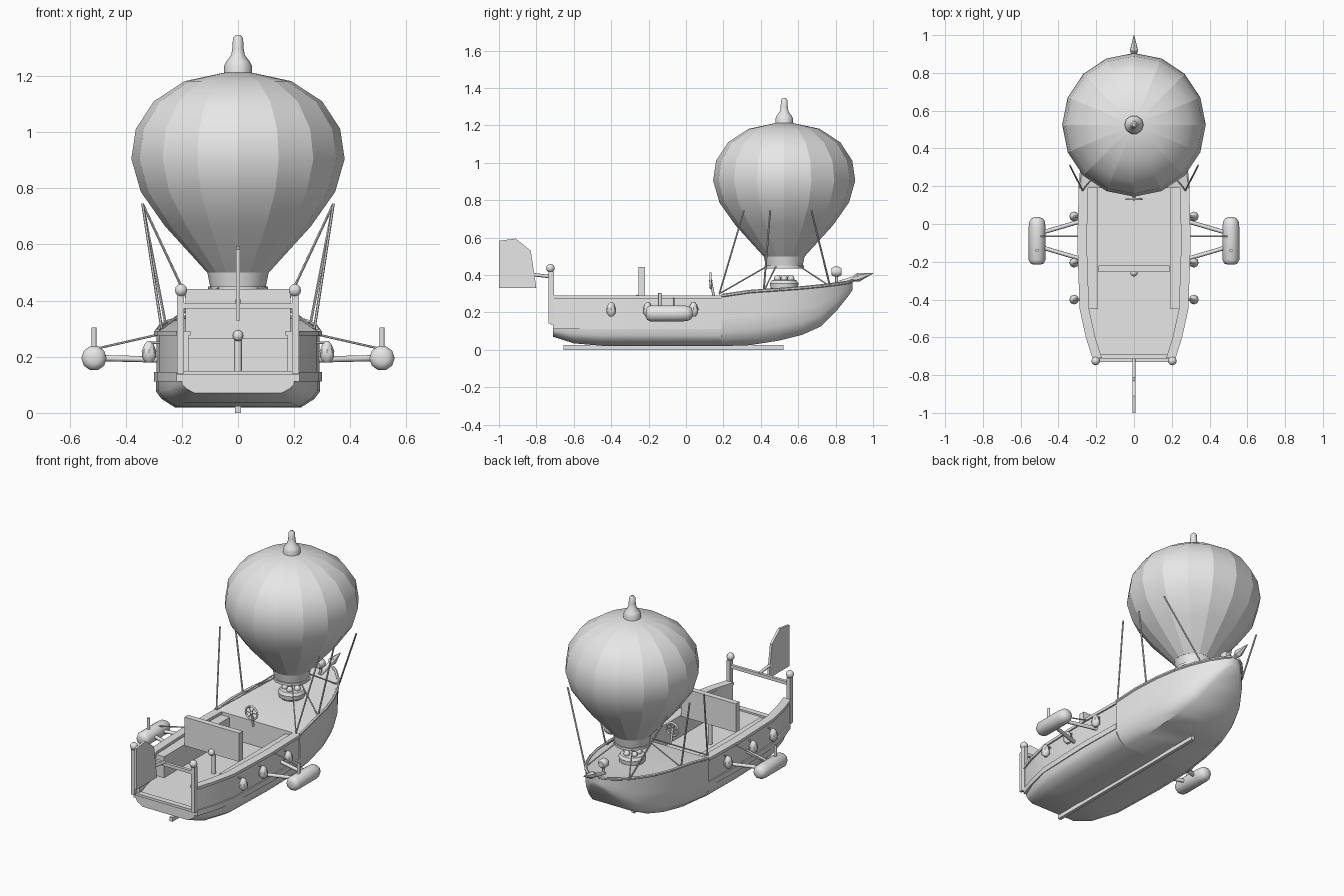
import bpy, bmesh, math
from mathutils import Vector, Matrix

if "Cube" in bpy.data.objects:
    bpy.data.objects.remove(bpy.data.objects["Cube"])

grey = bpy.data.materials.new("plain_grey")
grey.diffuse_color = (0.8, 0.8, 0.8, 1)
grey.use_nodes = True
grey.node_tree.nodes["Principled BSDF"].inputs["Base Color"].default_value = grey.diffuse_color


def finish(name, bm, angle=35, sharp_meridians=False):
    """Write the mesh out, smooth except across sharp edges."""
    bmesh.ops.recalc_face_normals(bm, faces=bm.faces)
    for f in bm.faces:
        f.smooth = True
    for e in bm.edges:
        e.smooth = e.calc_face_angle(0) < math.radians(angle)
        if sharp_meridians and abs(e.verts[0].co.z - e.verts[1].co.z) > 1e-4:
            e.smooth = False
    me = bpy.data.meshes.new(name)
    bm.to_mesh(me)
    bm.free()
    me.materials.append(grey)
    ob = bpy.data.objects.new(name, me)
    bpy.context.collection.objects.link(ob)
    return ob


def box(name, x0, x1, y0, y1, z0, z1):
    bm = bmesh.new()
    bmesh.ops.create_cube(bm, size=1)
    for v in bm.verts:
        v.co = Vector((x0 + (v.co.x + .5) * (x1 - x0), y0 + (v.co.y + .5) * (y1 - y0),
                       z0 + (v.co.z + .5) * (z1 - z0)))
    return finish(name, bm)


def rod(name, a, b, r, r2=None, sides=8):
    a, b = Vector(a), Vector(b)
    bm = bmesh.new()
    m = Matrix.Translation((a + b) / 2) @ (b - a).to_track_quat('Z', 'Y').to_matrix().to_4x4()
    bmesh.ops.create_cone(bm, cap_ends=True, segments=sides, radius1=r,
                          radius2=r if r2 is None else r2, depth=(b - a).length, matrix=m)
    return finish(name, bm, 50)


def ball(name, c, r, sides=10):
    bm = bmesh.new()
    bmesh.ops.create_uvsphere(bm, u_segments=sides, v_segments=6, radius=r,
                              matrix=Matrix.Translation(c))
    return finish(name, bm, 60)


def loft(name, rings, angle=35, meridians=False):
    """Skin closed rings of points and cap both ends."""
    bm = bmesh.new()
    rows = [[bm.verts.new(p) for p in ring] for ring in rings]
    n = len(rows[0])
    for a, b in zip(rows, rows[1:]):
        for i in range(n):
            bm.faces.new((a[i], a[(i + 1) % n], b[(i + 1) % n], b[i]))
    bm.faces.new(rows[0])
    bm.faces.new(rows[-1])
    return finish(name, bm, angle, meridians)


def lathe(name, c, profile, sides=16, axis='Z', angle=35, meridians=False):
    """Turn (radius, offset) points about an axis through c."""
    rings = []
    for r, h in profile:
        ring = []
        for i in range(sides):
            a = 2 * math.pi * i / sides
            u, v = r * math.cos(a), r * math.sin(a)
            p = (u, v, h) if axis == 'Z' else (u, h, v)
            ring.append(Vector(c) + Vector(p))
        rings.append(ring)
    return loft(name, rings, angle, meridians)


def hull(name, stations, section):
    """Stations are (y, half width, top, bottom); section is the right half."""
    rings = []
    for y, w, top, bot in stations:
        half = [(fx * w, y, bot + fz * (top - bot)) for fx, fz in section]
        rings.append(half + [(-x, yy, z) for x, yy, z in reversed(half)])
    return loft(name, rings, 40)


# Hull: low stern part and full-height bow
stern = [(-.71, .2, .14, .07), (-.6, .245, .14, .035), (-.45, .283, .14, .022),
         (-.1, .293, .14, .02), (.19, .288, .14, .02)]
bow = [(.19, .288, .29, .02), (.34, .272, .312, .025), (.5, .25, .323, .05),
       (.62, .218, .332, .08), (.72, .175, .342, .125), (.81, .118, .353, .215),
       (.87, .06, .362, .29), (.89, .025, .37, .32)]
hull("lower_hull", stern, [(1, 1), (1, .48), (.93, .25), (.77, 0)])
hull("bow_hull", bow, [(1, 1), (1.01, .55), (1, .28), (.92, .12), (.77, 0)])
box("keel", -.01, .01, -.655, .52, 0, .025)
box("stern_sill", -.215, .215, -.725, -.69, .135, .15)

# Cabin walls, trim, inner benches and gunwales on both sides
outline = [(-.71, .215), (-.6, .25), (-.45, .283), (-.1, .295), (.19, .288)]


def side_strip(name, s, out, thick, z0, z1):
    loft(name, [[(s * (w + out), y, z0), (s * (w + out), y, z1),
                 (s * (w + out - thick), y, z1), (s * (w + out - thick), y, z0)]
                for y, w in outline], 25)


for s in (-1, 1):
    side = "right" if s > 0 else "left"
    side_strip(side + "_wall", s, -.004, .035, .135, .285)
    side_strip(side + "_wall_cap", s, .005, .05, .275, .292)
    side_strip(side + "_ledge", s, .004, .03, .112, .145)
    box(side + "_bench", *sorted((s * .19, s * .27)), -.45, .19, .135, .27)
    for a, b in zip(bow, bow[1:]):
        rod(side + "_gunwale", (s * a[1], a[0], a[2]), (s * b[1], b[0], b[2]), .009, sides=6)

    # Stern post with ball
    box(side + "_stern_post", s * .205 - .012, s * .205 + .012, -.735, -.705, .14, .42)
    ball(side + "_post_ball", (s * .203, -.725, .437), .023)

    # Engine pod, chimney, struts and stay wire
    r = .045
    lathe(side + "_engine_pod", (s * .513, 0, .195),
          [(.02, -.215), (.036, -.208), (r, -.19), (r, -.02), (.042, .01), (.032, .028), (.015, .036)],
          10, 'Y', 45)
    rod(side + "_chimney", (s * .513, -.14, .23), (s * .513, -.14, .305), .009)
    for y0, y1 in ((.015, -.045), (-.185, -.125)):
        rod(side + "_engine_strut", (s * .28, y0, .19), (s * .485, y1, .195), .011)
    rod(side + "_stay_wire", (s * .28, -.065, .28), (s * .5, -.065, .23), .004, sides=6)

    # Hanging side lanterns
    for y in (.04, -.205, -.4):
        lathe(side + "_lantern", (s * .317, y, .215),
              [(.01, -.036), (.024, -.02), (.026, .005), (.016, .03), (.005, .042)], 8)
        rod(side + "_lantern_hook", (s * .28, y, .25), (s * .317, y, .25), .005, sides=6)

    # Balloon ropes and shorter collar ropes
    for top, foot, collar in (((.34, .31, .745), (.272, .178, .3), (.07, .43, .445)),
                              ((.34, .45, .745), (.257, .415, .312), (.095, .48, .445)),
                              ((.34, .67, .745), (.15, .77, .34), (.06, .61, .445))):
        f = (s * foot[0], foot[1], foot[2])
        rod(side + "_rope", f, (s * top[0], top[1], top[2]), .005, sides=6)
        rod(side + "_collar_rope", f, (s * collar[0], collar[1], collar[2]), .004, sides=6)

# Stern rail, boom and rudder
box("stern_rail", -.2, .2, -.73, -.712, .372, .392)
rod("rudder_boom", (0, -.82, .403), (0, -.715, .39), .009)
fin = [(-1, .33), (-1, .583), (-.91, .595), (-.83, .53), (-.8, .33)]
loft("rudder", [[(x, y, z) for y, z in fin] for x in (-.007, .007)])

# Deck board on a post, and steering wheel
box("deck_board", -.187, .187, -.255, -.22, .265, .442)
rod("board_post", (0, -.237, .13), (0, -.237, .28), .014)
ball("board_knob", (0, -.258, .275), .02)
bm = bmesh.new()
N, M = 12, 6
grid = [[bm.verts.new(((.04 + .006 * math.cos(q)) * math.cos(p), .132 + .006 * math.sin(q),
                       .37 + (.04 + .006 * math.cos(q)) * math.sin(p)))
         for q in (2 * math.pi * j / M for j in range(M))]
        for p in (2 * math.pi * i / N for i in range(N))]
for i in range(N):
    for j in range(M):
        bm.faces.new((grid[i][j], grid[(i + 1) % N][j],
                      grid[(i + 1) % N][(j + 1) % M], grid[i][(j + 1) % M]))
finish("steering_wheel", bm, 70)
for i in range(3):
    a = math.pi * i / 3
    dx, dz = .04 * math.cos(a), .04 * math.sin(a)
    rod("wheel_spoke", (-dx, .132, .37 - dz), (dx, .132, .37 + dz), .003, sides=6)
rod("wheel_column", (0, .132, .37), (0, .15, .28), .007)
ball("wheel_hub", (0, .132, .37), .009)

# Balloon envelope, collar and finial
C = (0, .525, 0)
lathe("balloon", C, [(.11, .5), (.26, .665), (.346, .787), (.38, .905), (.364, 1.012),
                     (.3, 1.11), (.19, 1.182), (.05, 1.212)], 16, meridians=True)
lathe("balloon_collar", C, [(.098, .445), (.11, .505)], 16)
lathe("collar_ring", C, [(.1, .435), (.106, .435), (.106, .45), (.1, .45)], 16)
lathe("finial", C, [(.05, 1.2), (.05, 1.235), (.042, 1.252), (.024, 1.275), (.02, 1.3),
                    (.018, 1.335), (.008, 1.347)], 10, angle=45)

# Burner on the bow deck
lathe("burner", C, [(.055, .31), (.075, .33), (.078, .355), (.068, .372), (.045, .374)], 14)
for i in range(5):
    a = 2 * math.pi * i / 5
    ball("burner_nozzle", (.038 * math.cos(a), .525 + .038 * math.sin(a), .38), .019, 8)

# Bow lamp and pointed bowsprit
rod("lamp_post", (0, .805, .34), (0, .805, .41), .008)
lathe("bow_lamp", (0, .805, .418), [(.018, -.028), (.028, -.014), (.028, .014), (.018, .026)], 10, 'Y', 45)
rod("bowsprit", (0, .8, .35), (0, .9, .382), .013)
rod("bowsprit_base", (0, .885, .375), (0, .92, .388), .01, .024, 6)
rod("bowsprit_tip", (0, .92, .388), (0, 1, .41), .024, .002, 6)
